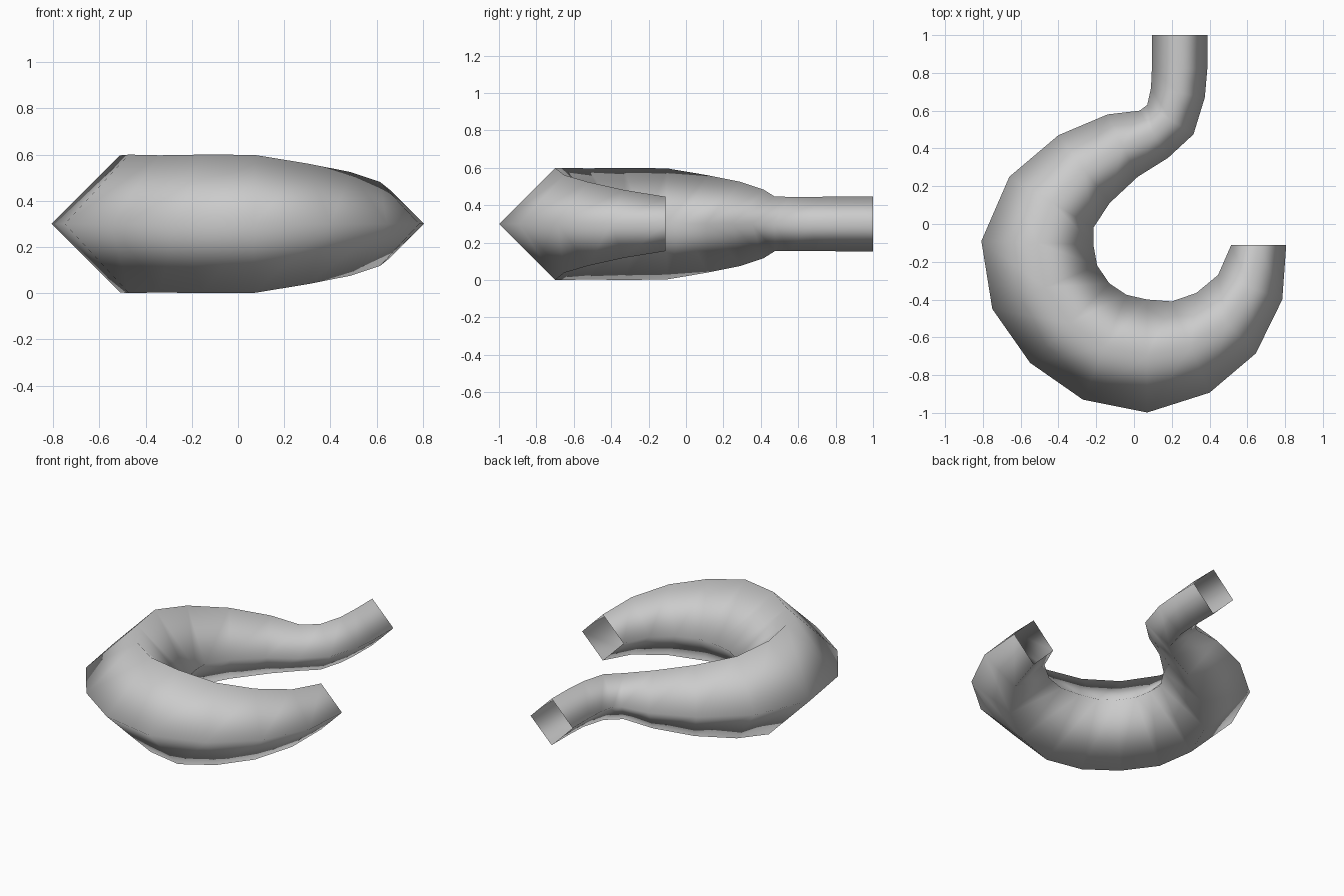
import bpy, bmesh
from mathutils import Vector

if "Cube" in bpy.data.objects:
    bpy.data.objects.remove(bpy.data.objects["Cube"])

# Hook path seen from above: outer edge x, y and inner edge x, y of each section
SECTIONS = [
    (0.095, 1.00, 0.39, 1.00), (0.095, 0.83, 0.388, 0.82),
    (0.09, 0.72, 0.375, 0.67), (0.07, 0.63, 0.315, 0.475),
    (0.03, 0.60, 0.18, 0.35), (-0.14, 0.58, 0.02, 0.25),
    (-0.40, 0.47, -0.13, 0.11), (-0.66, 0.25, -0.215, -0.02),
    (-0.808, -0.09, -0.215, -0.11), (-0.75, -0.45, -0.195, -0.22),
    (-0.55, -0.735, -0.13, -0.315), (-0.27, -0.93, -0.04, -0.375),
    (0.07, -0.998, 0.07, -0.40), (0.40, -0.893, 0.20, -0.41),
    (0.645, -0.685, 0.33, -0.365), (0.785, -0.40, 0.445, -0.27),
    (0.806, -0.11, 0.515, -0.11),
]
MID_Z = 0.30

grey = bpy.data.materials.new("plain grey")
grey.diffuse_color = (0.6, 0.6, 0.6, 1)
grey.use_nodes = True
grey.node_tree.nodes["Principled BSDF"].inputs["Base Color"].default_value = grey.diffuse_color

# Diamond-section tapering tube, open at both ends
bm = bmesh.new()
rings = []
for ox, oy, ix, iy in SECTIONS:
    outer, inner = Vector((ox, oy, MID_Z)), Vector((ix, iy, MID_Z))
    centre = (outer + inner) / 2
    up = Vector((0, 0, min((outer - inner).length / 2, MID_Z)))
    rings.append([bm.verts.new(p) for p in (outer, centre + up, inner, centre - up)])
for a, b in zip(rings, rings[1:]):
    for i in range(4):
        j = (i + 1) % 4
        bm.faces.new((a[i], a[j], b[j], b[i])).smooth = True
bmesh.ops.recalc_face_normals(bm, faces=bm.faces[:])

mesh = bpy.data.meshes.new("hook_tube")
bm.to_mesh(mesh)
bm.free()
mesh.materials.append(grey)
hook = bpy.data.objects.new("hook_tube", mesh)
bpy.context.collection.objects.link(hook)
